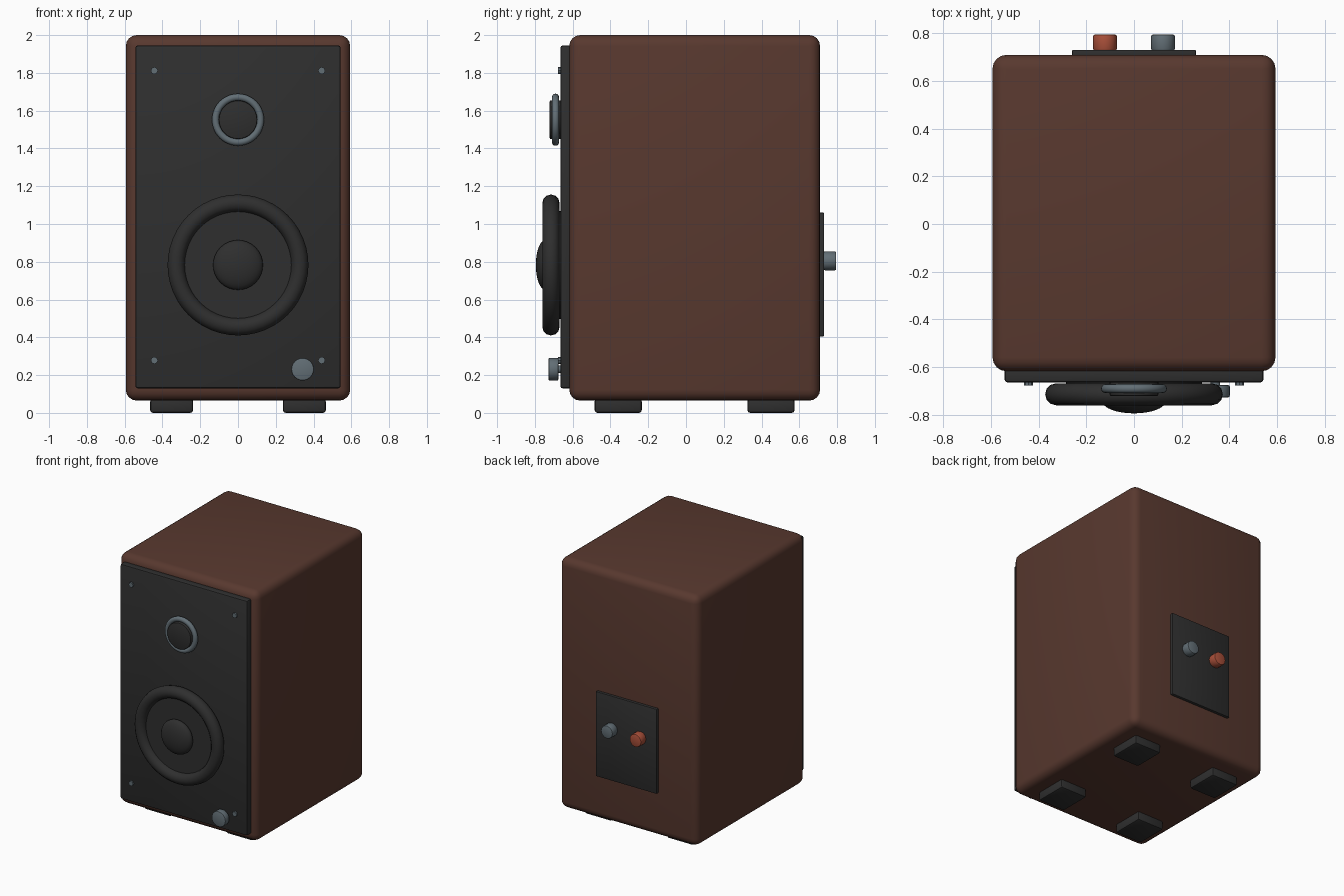
import bpy, math
from mathutils import Matrix

if "Cube" in bpy.data.objects:
    bpy.data.objects.remove(bpy.data.objects["Cube"])


def material(name, rgb):
    m = bpy.data.materials.new(name)
    m.diffuse_color = (*rgb, 1)
    m.use_nodes = True
    m.node_tree.nodes["Principled BSDF"].inputs["Base Color"].default_value = m.diffuse_color
    return m


WOOD = material("walnut brown", (0.098, 0.040, 0.028))
BLACK = material("soft black", (0.028, 0.028, 0.028))
STEEL = material("steel grey", (0.122, 0.156, 0.178))
RED = material("terminal red", (0.40, 0.080, 0.042))


def finish(name, mat, bevel=0, segments=2):
    ob = bpy.context.object
    ob.name = ob.data.name = name
    ob.data.materials.append(mat)
    if bevel:
        mod = ob.modifiers.new("Bevel", 'BEVEL')
        mod.width, mod.segments = bevel, segments
        mod.limit_method = 'ANGLE'
        mod.angle_limit = math.radians(50)
        bpy.ops.object.modifier_apply(modifier="Bevel")
    bpy.ops.object.shade_smooth_by_angle(angle=math.radians(40))
    return ob


def box(name, lo, hi, mat, bevel, segments=2):
    bpy.ops.mesh.primitive_cube_add(size=1, location=[(a + b) / 2 for a, b in zip(lo, hi)])
    size = [b - a for a, b in zip(lo, hi)]
    bpy.context.object.data.transform(Matrix.Diagonal((*size, 1)))
    return finish(name, mat, bevel, segments)


def disc(name, x, z, r, y0, y1, mat, sides=32, bevel=0):
    """Cylinder along y."""
    bpy.ops.mesh.primitive_cylinder_add(vertices=sides, radius=r, depth=y1 - y0,
                                        location=(x, (y0 + y1) / 2, z))
    turn = Matrix.Rotation(math.pi / 2, 4, 'X') @ Matrix.Rotation(math.pi / 2, 4, 'Z')
    bpy.context.object.data.transform(turn)
    return finish(name, mat, bevel)


def ring(name, z, y, major, minor, mat, sides):
    bpy.ops.mesh.primitive_torus_add(major_radius=major, minor_radius=minor,
                                     major_segments=48, minor_segments=sides,
                                     location=(0, y, z))
    bpy.context.object.data.transform(Matrix.Rotation(math.pi / 2, 4, 'X'))
    return finish(name, mat)


# Cabinet and front baffle
box("cabinet", (-0.594, -0.618, 0.065), (0.594, 0.71, 2.0), WOOD, 0.058, 4)
box("front_baffle", (-0.543, -0.665, 0.13), (0.543, -0.60, 1.945), BLACK, 0.012)

# Tweeter
ring("tweeter_ring", 1.552, -0.691, 0.119, 0.019, STEEL, 12)
disc("tweeter_diaphragm", 0, 1.552, 0.102, -0.722, -0.66, BLACK, 32, 0.006)

# Woofer: surround, cone and dust cap
ring("woofer_surround", 0.783, -0.715, 0.327, 0.046, BLACK, 12)
disc("woofer_cone", 0, 0.783, 0.285, -0.72, -0.66, BLACK, 48)
bpy.ops.mesh.primitive_uv_sphere_add(segments=32, ring_count=16, radius=1,
                                     location=(0, -0.745, 0.783))
bpy.context.object.data.transform(
    Matrix.Diagonal((0.132, 0.05, 0.132, 1)) @ Matrix.Rotation(math.pi / 2, 4, 'X'))
finish("woofer_dust_cap", BLACK)

# Baffle screws and volume knob
for x in (-0.443, 0.443):
    for z in (0.278, 1.812):
        disc("baffle_screw", x, z, 0.019, -0.677, -0.66, STEEL, 8)
disc("volume_knob", 0.342, 0.231, 0.06, -0.728, -0.676, STEEL, 24, 0.007)
disc("knob_shaft", 0.342, 0.231, 0.02, -0.69, -0.66, STEEL, 12)

# Rear terminal plate with two posts
box("terminal_plate", (-0.26, 0.70, 0.405), (0.26, 0.731, 1.06), BLACK, 0.005)
for name, x, mat in (("red_post", -0.122, RED), ("grey_post", 0.122, STEEL)):
    disc(name, x, 0.805, 0.05, 0.729, 0.795, mat, 16, 0.007)

# Feet
for x in (-0.351, 0.351):
    for y in (-0.359, 0.45):
        box("foot", (x - 0.114, y - 0.125, 0.0), (x + 0.114, y + 0.125, 0.075), BLACK, 0.015)
